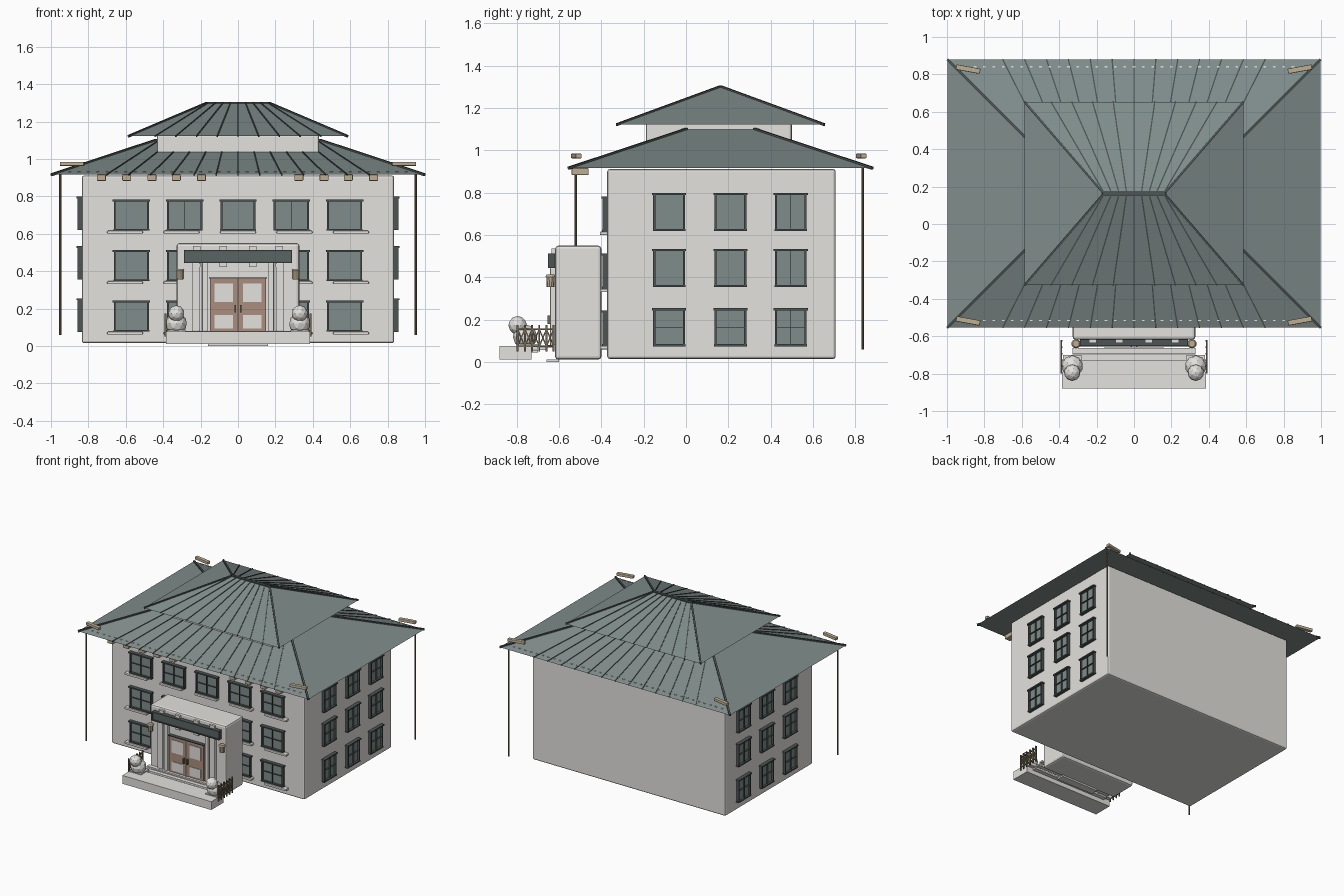
import bpy, bmesh, math
from mathutils import Vector, Matrix

if "Cube" in bpy.data.objects:
    bpy.data.objects.remove(bpy.data.objects["Cube"])


def material(name, r, g, b):
    m = bpy.data.materials.new(name)
    m.diffuse_color = (r, g, b, 1)
    m.use_nodes = True
    m.node_tree.nodes["Principled BSDF"].inputs["Base Color"].default_value = m.diffuse_color
    return m


WALL = material("wall_stone", 0.77, 0.76, 0.73)
ROOF = material("roof_teal_grey", 0.215, 0.268, 0.26)
DARK = material("dark_trim", 0.072, 0.09, 0.087)
GLASS = material("window_glass", 0.215, 0.27, 0.26)
TAN = material("tan_timber", 0.52, 0.43, 0.29)
DOOR = material("door_brown", 0.41, 0.275, 0.21)
BRONZE = material("bronze_rail", 0.17, 0.135, 0.08)
SIGN = material("sign_slate", 0.10, 0.13, 0.125)


def finish(name, bm, mat, bevel=0):
    bmesh.ops.recalc_face_normals(bm, faces=bm.faces)
    me = bpy.data.meshes.new(name)
    bm.to_mesh(me)
    bm.free()
    me.materials.append(mat)
    ob = bpy.data.objects.new(name, me)
    bpy.context.collection.objects.link(ob)
    if bevel:
        mod = ob.modifiers.new("bevel", 'BEVEL')
        mod.width, mod.segments = bevel, 2
    return ob


def add_box(bm, x0, x1, y0, y1, z0, z1, rot=0):
    c = Vector((x0 + x1, y0 + y1, z0 + z1)) / 2
    m = (Matrix.Translation(c) @ Matrix.Rotation(rot, 4, 'Z')
         @ Matrix.Diagonal((abs(x1 - x0), abs(y1 - y0), abs(z1 - z0), 1)))
    bmesh.ops.create_cube(bm, size=1, matrix=m)


def boxes(name, mat, items, bevel=0):
    bm = bmesh.new()
    for it in items:
        add_box(bm, *it)
    return finish(name, bm, mat, bevel)


def beams(name, mat, items):
    """Square bars between pairs of points: (p, q, width)."""
    bm = bmesh.new()
    for p, q, w in items:
        p, q = Vector(p), Vector(q)
        d = q - p
        m = (Matrix.Translation((p + q) / 2) @ d.to_track_quat('Z', 'Y').to_matrix().to_4x4()
             @ Matrix.Diagonal((w, w, d.length, 1)))
        bmesh.ops.create_cube(bm, size=1, matrix=m)
    return finish(name, bm, mat)


def cylinders(name, mat, items, sides=10):
    """Upright cylinders or cones: (x, y, z0, z1, r0, r1)."""
    bm = bmesh.new()
    for x, y, z0, z1, r0, r1 in items:
        bmesh.ops.create_cone(bm, cap_ends=True, segments=sides, radius1=r0, radius2=r1,
                              depth=z1 - z0, matrix=Matrix.Translation((x, y, (z0 + z1) / 2)))
    return finish(name, bm, mat)


def hip_roof(name, ex, ey, tx, ty, z0, z1, cy, rib_x, ratio, w):
    """Hipped slab with hip beams, ridge beams and ribs on the front and back slopes."""
    low = [(sx * ex, cy + sy * ey, z0) for sx, sy in ((-1, -1), (1, -1), (1, 1), (-1, 1))]
    top = [(sx * tx, cy + sy * ty, z1) for sx, sy in ((-1, -1), (1, -1), (1, 1), (-1, 1))]
    bm = bmesh.new()
    v = [bm.verts.new(p) for p in low + top]
    bm.faces.new(v[3::-1])
    bm.faces.new(v[4:])
    for i in range(4):
        j = (i + 1) % 4
        bm.faces.new((v[i], v[j], v[4 + j], v[4 + i]))
    finish(name, bm, ROOF)
    bars = [(low[i], top[i], w) for i in range(4)]
    bars += [(top[i], top[(i + 1) % 4], w) for i in (0, 2)]
    for s in (-1, 1):
        bars += [((x, cy + s * ey, z0), (x * ratio, cy + s * ty, z1), 0.007) for x in rib_x]
    beams(name + "_ribs", DARK, bars)


# Main block, drum and the two roofs
boxes("main_walls", WALL, [(-0.835, 0.835, -0.372, 0.707, 0.015, 0.912)], 0.012)
boxes("roof_drum", WALL, [(-0.433, 0.433, -0.19, 0.50, 0.95, 1.13)], 0.01)
hip_roof("lower_roof", 0.997, 0.717, 0.44, 0.16, 0.916, 1.10, 0.163,
         [i * 0.117 for i in range(-6, 7)], 0.6, 0.014)
hip_roof("upper_roof", 0.585, 0.49, 0.165, 0.004, 1.122, 1.30, 0.163,
         [i * 0.111 for i in range(-4, 5)], 0.36, 0.012)

# Small tile studs along the front and back eaves
boxes("eave_studs", WALL, [(x * 0.05 - 0.007, x * 0.05 + 0.007, y - 0.003, y + 0.003, 0.925, 0.934)
                           for x in range(-18, 19) for y in (-0.515, 0.841)])

# Corner ornaments and brackets beneath the front eave
boxes("corner_ornaments", TAN, [(s * 0.887 - 0.065, s * 0.887 + 0.065, y - 0.014, y + 0.014, 0.963, 0.985, s * 0.18)
                                for s in (-1, 1) for y in (-0.518, 0.828)], 0.004)
boxes("eave_brackets", TAN, [(x - 0.024, x + 0.024, -0.54, -0.46, 0.883, 0.917) for x in
                             (-0.73, -0.595, -0.46, -0.33, -0.195, 0.325, 0.46, 0.59, 0.725)], 0.005)

# Drain poles on two opposite corners
cylinders("drain_poles", BRONZE, [(-0.95, -0.52, 0.06, 0.925, 0.006, 0.006),
                                  (0.95, 0.835, 0.06, 0.925, 0.006, 0.006)], 8)

# Windows: list of (face, centre along wall, centre height, width, height)
wins = [("front", x, z, 0.18, 0.155) for z in (0.16, 0.43, 0.70) for x in (-0.57, -0.285, 0, 0.285, 0.57)
        if x != 0 or z > 0.6]
wins += [(f, y, z, 0.142, 0.168) for f in ("left", "right") for z in (0.165, 0.445, 0.71) for y in (-0.08, 0.21, 0.495)]


def on_wall(face, u0, u1, z0, z1, d):
    if face == "front":
        return (u0, u1, -0.365, -0.372 - d, z0, z1)
    s = 1 if face == "right" else -1
    return (s * 0.83, s * (0.835 + d), u0, u1, z0, z1)


glass, frames, sills = [], [], []
for f, u, z, w, h in wins:
    a, b, c, d = u - w / 2, u + w / 2, z - h / 2, z + h / 2
    glass.append(on_wall(f, a, b, c, d, 0.008))
    frames += [on_wall(f, a - 0.004, a + 0.006, c, d, 0.022), on_wall(f, b - 0.006, b + 0.004, c, d, 0.022),
               on_wall(f, a - 0.01, b + 0.01, d - 0.004, d + 0.006, 0.028),
               on_wall(f, a - 0.006, b + 0.006, c - 0.006, c + 0.004, 0.024),
               on_wall(f, u - 0.0003, u + 0.0003, c, d, 0.02), on_wall(f, a, b, z - 0.0003, z + 0.0003, 0.02)]
    if f == "front":
        sills.append(on_wall(f, u * 1.06 - 0.095, u * 1.06 + 0.095, c - 0.022, c - 0.006, 0.035))
boxes("window_glass", GLASS, glass)
boxes("window_frames", DARK, frames)
boxes("window_sills", WALL, sills, 0.004)

# Entrance porch with pilasters, lintel and blank sign board
boxes("porch", WALL, [(-0.328, 0.328, -0.618, -0.40, 0.012, 0.55)], 0.014)
boxes("porch_pilasters", WALL, [(s * x - w, s * x + w, -0.642, -0.61, 0.08, 0.445) for s in (-1, 1)
                                for x, w in ((0.225, 0.022), (0.176, 0.016))], 0.004)
boxes("sign_board", SIGN, [(-0.285, 0.285, -0.645, -0.61, 0.45, 0.508)])
boxes("sign_border", DARK, [(-0.29, 0.29, -0.652, -0.61, z, z + 0.008) for z in (0.444, 0.506)]
      + [(s * 0.287 - 0.003, s * 0.287 + 0.003, -0.652, -0.61, 0.444, 0.514) for s in (-1, 1)])
boxes("sign_supports", WALL, [(x - 0.02, x + 0.02, -0.636, -0.61, z, z + 0.022)
                              for x in (-0.22, -0.08, 0.08, 0.22) for z in (0.422, 0.514)])

# Double door
boxes("door_leaves", DOOR, [(s * 0.003, s * 0.15, -0.638, -0.61, 0.08, 0.362) for s in (-1, 1)])
boxes("door_panels", WALL, [(s * 0.028, s * 0.125, -0.642, -0.63, z0, z1) for s in (-1, 1)
                            for z0, z1 in ((0.235, 0.335), (0.095, 0.165))])
boxes("door_frame", DARK, [(-0.154, 0.154, -0.646, -0.61, 0.36, 0.366), (-0.003, 0.003, -0.642, -0.61, 0.08, 0.36)])
boxes("door_handles", BRONZE, [(s * 0.016 - 0.004, s * 0.016 + 0.004, -0.655, -0.63, 0.18, 0.22) for s in (-1, 1)])

# Wall lanterns beside the door
cylinders("lanterns", TAN, [(s * 0.31, -0.64, 0.355, 0.405, 0.018, 0.02) for s in (-1, 1)])
cylinders("lantern_caps", TAN, [(s * 0.31, -0.64, 0.403, 0.413, 0.025, 0.018) for s in (-1, 1)])

# Front terrace and steps
boxes("terrace", WALL, [(-0.385, 0.385, -0.88, -0.73, 0.012, 0.077)])
boxes("steps", WALL, [(-0.33, 0.33, -0.73 + i * 0.036, -0.698 + i * 0.036, 0.045 + i * 0.012, 0.057 + i * 0.012)
                      for i in range(3)])
boxes("ground_step", WALL, [(-0.16, 0.16, -0.66, -0.60, 0.0, 0.012)])

# Lattice railings on both sides of the terrace
rails = []
for x in (-0.388, 0.388):
    ys = [-0.795 + i * 0.034 for i in range(6)]
    rails += [((x, y, 0.05), (x, y, 0.175), 0.009) for y in ys]
    rails += [((x, -0.80, z), (x, -0.62, z), 0.008) for z in (0.075, 0.155)]
    for a, b in zip(ys, ys[1:]):
        rails += [((x, a, 0.075), (x, b, 0.155), 0.006), ((x, b, 0.075), (x, a, 0.155), 0.006)]
beams("railings", BRONZE, rails)

# Faceted guardian statues: body ball, head ball and foot block
bm = bmesh.new()
for s in (-1, 1):
    for y, z, r in ((-0.76, 0.12, 0.058), (-0.795, 0.174, 0.044)):
        bmesh.ops.create_icosphere(bm, subdivisions=2, radius=r,
                                   matrix=Matrix.Translation((s * 0.33, y, z)))
    add_box(bm, s * 0.33 - 0.05, s * 0.33 + 0.05, -0.80, -0.70, 0.06, 0.085)
finish("guardian_statues", bm, WALL)
